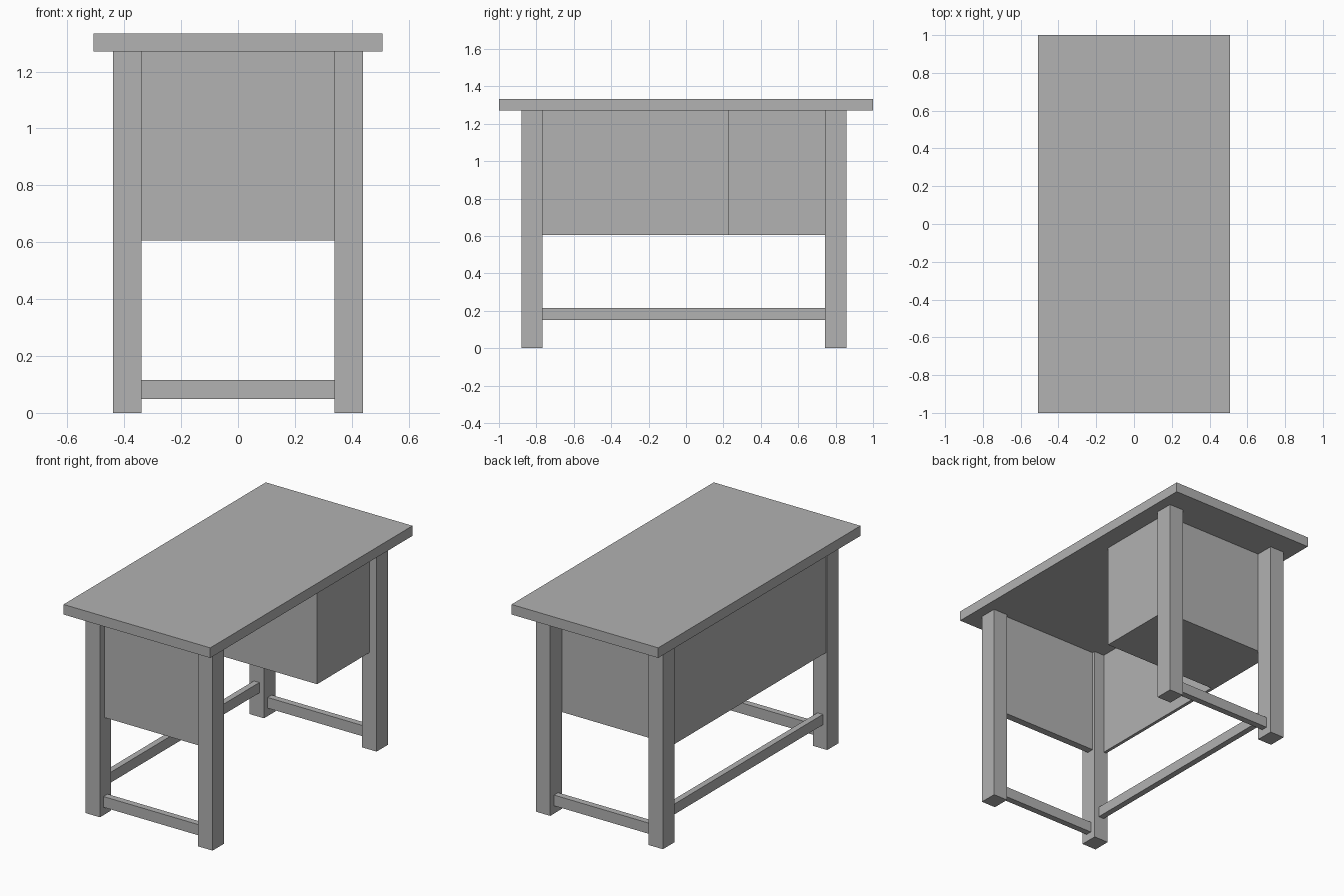
import bpy

cube = bpy.data.objects.get("Cube")
if cube:
    bpy.data.objects.remove(cube, do_unlink=True)

# One plain grey for the whole desk
grey = bpy.data.materials.new("plain grey")
grey.use_nodes = True
colour = (0.445, 0.445, 0.445, 1)
grey.diffuse_color = colour
grey.node_tree.nodes["Principled BSDF"].inputs["Base Color"].default_value = colour


def box(name, x, y, z):
    """Add a block spanning the given (low, high) ranges."""
    spans = (x, y, z)
    bpy.ops.mesh.primitive_cube_add(size=1, location=[(a + b) / 2 for a, b in spans])
    ob = bpy.context.object
    ob.name = name
    ob.scale = [b - a for a, b in spans]
    bpy.ops.object.transform_apply(location=False, rotation=False, scale=True)
    ob.data.materials.append(grey)
    return ob


LEG_IN, LEG_OUT = 0.34, 0.44
FRONT_LEG = (-0.88, -0.768)
BACK_LEG = (0.742, 0.857)
UNDER = 1.27      # underside of the top
SKIRT = 0.606     # lower edge of panels and cabinet
between_x = (-LEG_IN, LEG_IN)
between_y = (FRONT_LEG[1], BACK_LEG[0])

# Table top
box("table_top", (-0.508, 0.508), (-1, 1), (UNDER, 1.333))

# Four legs and the low stretchers across each end
for end, leg_y in (("front", FRONT_LEG), ("back", BACK_LEG)):
    box(end + "_left_leg", (LEG_IN, LEG_OUT), leg_y, (0, UNDER))
    box(end + "_right_leg", (-LEG_OUT, -LEG_IN), leg_y, (0, UNDER))
    mid = sum(leg_y) / 2
    box(end + "_stretcher", between_x, (mid - 0.02, mid + 0.02), (0.049, 0.116))

# Long stretcher on the closed side
box("side_stretcher", (-0.41, -0.372), between_y, (0.15, 0.215))

# Skirt panels
box("front_panel", between_x, (-0.833, -0.787), (SKIRT, UNDER))
box("side_panel", (-0.43, -0.41), between_y, (SKIRT, UNDER))

# Drawer cabinet at the back end
box("drawer_cabinet", (-0.41, 0.39), (0.225, BACK_LEG[0]), (SKIRT, UNDER))
